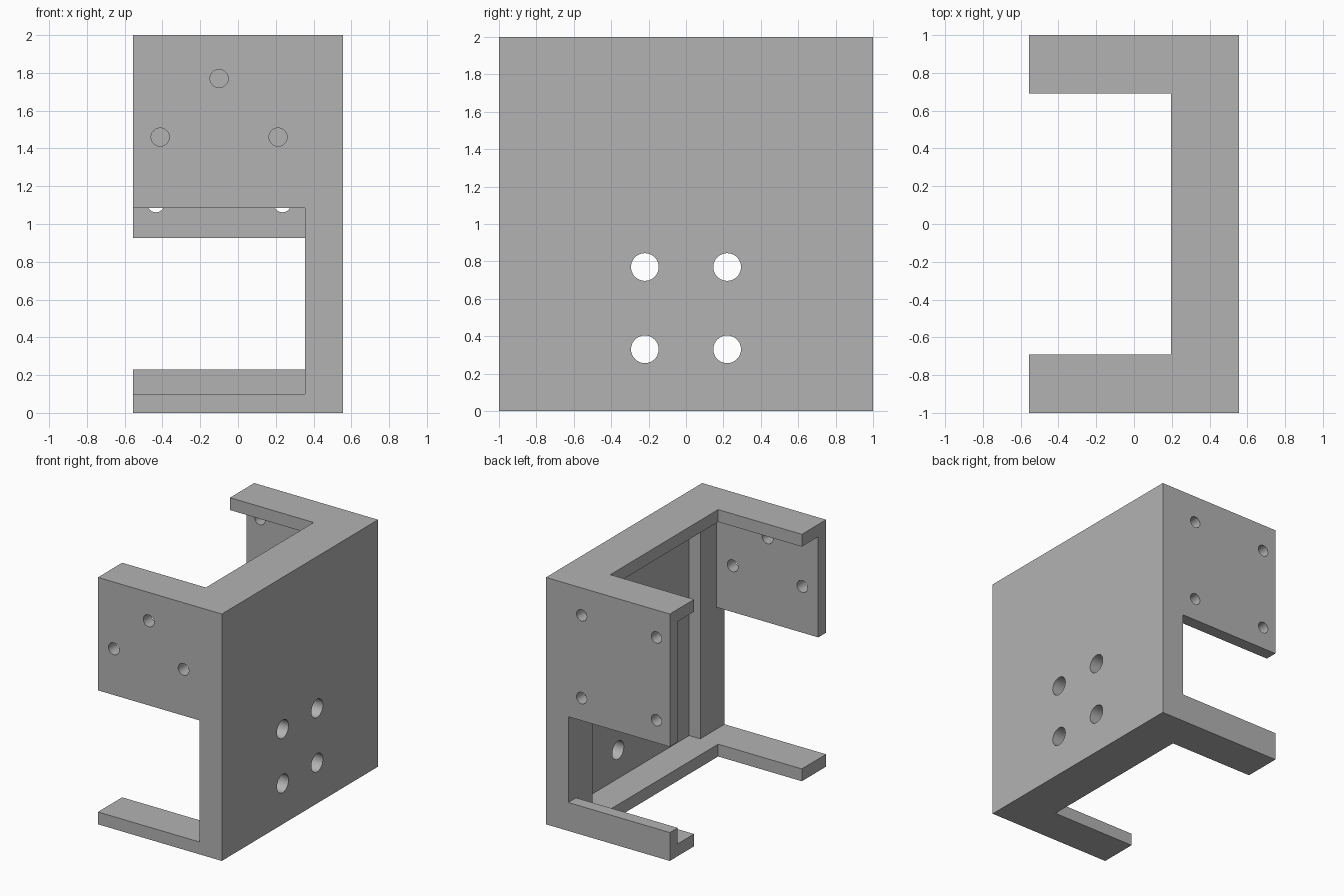
import bpy
import math

default = bpy.data.objects.get("Cube")
if default:
    bpy.data.objects.remove(default, do_unlink=True)

grey = bpy.data.materials.new("plain grey")
grey.use_nodes = True
colour = (0.45, 0.45, 0.45, 1)
grey.diffuse_color = colour
grey.node_tree.nodes["Principled BSDF"].inputs["Base Color"].default_value = colour

HALF_X, HALF_Y, HEIGHT = 0.555, 1.0, 2.0
WALL = 0.1                      # thickness of plates and flanges
OUT = 0.2                       # overshoot of cutters past the block
POST_X, FLANGE_X, FLANGE_Y = 0.355, 0.195, 0.69


def box(name, x, y, z):
    """Box from (low, high) pairs on each axis."""
    bpy.ops.mesh.primitive_cube_add(size=1)
    ob = bpy.context.object
    ob.name = name
    ob.location = [(a + b) / 2 for a, b in (x, y, z)]
    ob.scale = [b - a for a, b in (x, y, z)]
    bpy.ops.object.transform_apply(location=True, rotation=True, scale=True)
    return ob


def drill(name, centre, radius, rotation):
    """Cylinder cutter through one wall."""
    bpy.ops.mesh.primitive_cylinder_add(vertices=40, radius=radius, depth=0.3,
                                        location=centre, rotation=rotation)
    ob = bpy.context.object
    ob.name = name
    bpy.ops.object.transform_apply(location=True, rotation=True, scale=True)
    return ob


def cut(body, cutter):
    cutter.hide_render = True
    mod = body.modifiers.new("cut", 'BOOLEAN')
    mod.operation = 'DIFFERENCE'
    mod.solver = 'EXACT'
    mod.object = cutter
    bpy.context.view_layer.objects.active = body
    bpy.ops.object.modifier_apply(modifier=mod.name)
    bpy.data.objects.remove(cutter, do_unlink=True)


# Solid block that becomes the bracket
bracket = box("mounting_bracket", (-HALF_X, HALF_X), (-HALF_Y, HALF_Y), (0, HEIGHT))
open_x = -HALF_X - OUT
inside_z = (WALL, HEIGHT - WALL)
inner_y = HALF_Y - WALL

# Inside: space between plates, recess between corner posts, C-shaped flanges
cut(bracket, box("plate_cavity", (open_x, POST_X), (-inner_y, inner_y), inside_z))
cut(bracket, box("wall_recess", (open_x, HALF_X - WALL), (-FLANGE_Y, FLANGE_Y), inside_z))
cut(bracket, box("flange_opening", (open_x, FLANGE_X), (-FLANGE_Y, FLANGE_Y),
                 (-OUT, HEIGHT + OUT)))

# Side windows: the back one leaves a lip above the bottom flange
cut(bracket, box("front_window", (open_x, POST_X), (-HALF_Y - OUT, -0.8), (WALL, 1.085)))
cut(bracket, box("back_window", (open_x, POST_X), (0.8, HALF_Y + OUT), (0.23, 0.925)))

# Three holes in the front plate
across_y = (math.pi / 2, 0, 0)
for x, z in ((-0.1, 1.77), (-0.412, 1.46), (0.212, 1.46)):
    cut(bracket, drill("front_hole", (x, -0.95, z), 0.048, across_y))

# Four holes in the back plate, four larger holes in the long wall
for i in (-1, 1):
    for j in (-1, 1):
        cut(bracket, drill("back_hole", (-0.1 + 0.335 * i, 0.95, 1.443 + 0.335 * j),
                           0.046, across_y))
        cut(bracket, drill("wall_hole", (0.5, 0.22 * i, 0.55 + 0.22 * j),
                           0.074, (0, math.pi / 2, 0)))

# Finish
bracket.data.materials.clear()
bracket.data.materials.append(grey)
for poly in bracket.data.polygons:
    poly.material_index = 0
bpy.ops.object.select_all(action='DESELECT')
bracket.select_set(True)
bpy.context.view_layer.objects.active = bracket
bpy.ops.object.shade_smooth_by_angle(angle=math.radians(30))
